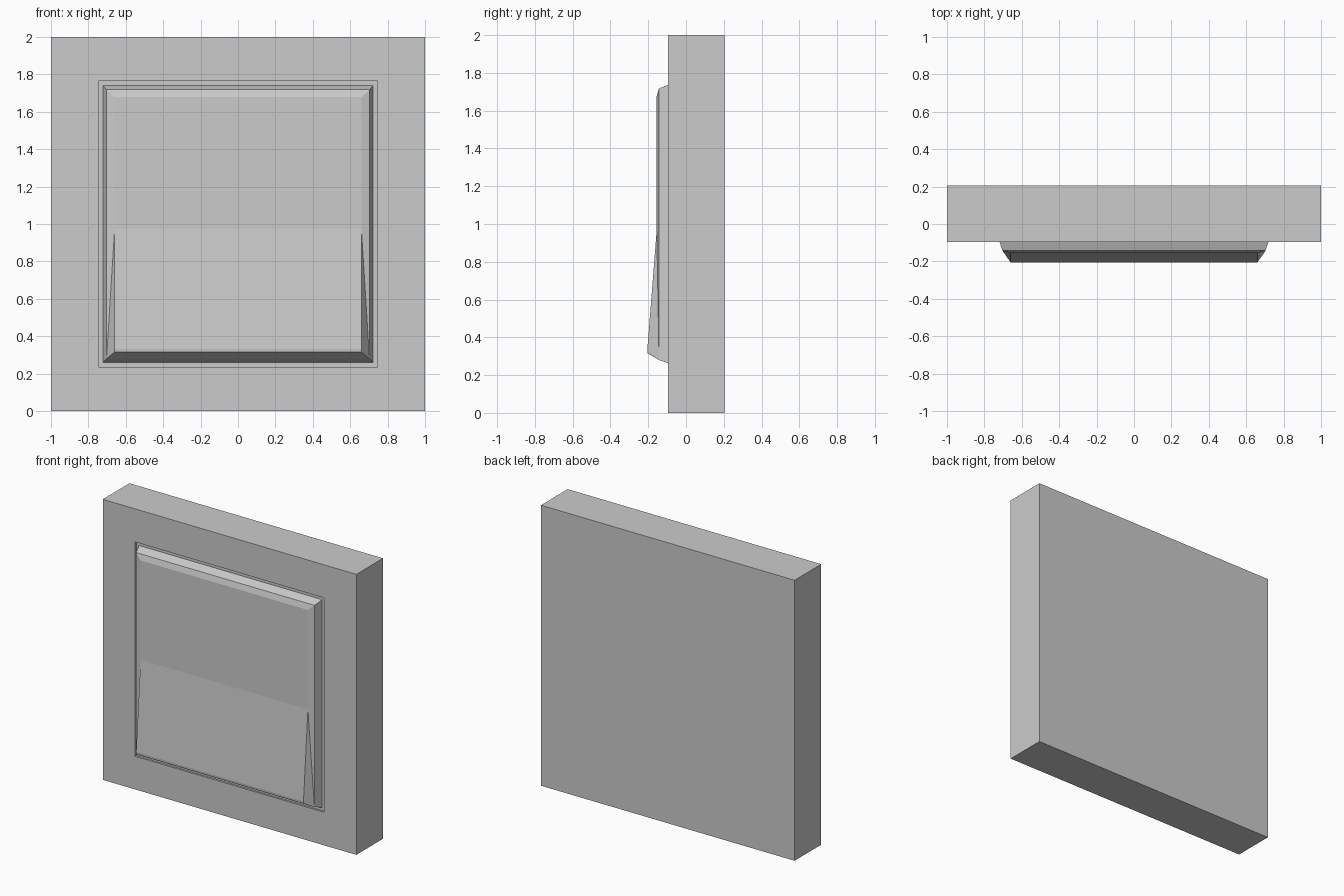
import bpy, bmesh

if "Cube" in bpy.data.objects:
    bpy.data.objects.remove(bpy.data.objects["Cube"])


def build(name, rings, cap_start=True):
    """Loft rings of equal point count and cap the ends."""
    bm = bmesh.new()
    loops = [[bm.verts.new(p) for p in ring] for ring in rings]
    for a, b in zip(loops, loops[1:]):
        n = len(a)
        for i in range(n):
            bm.faces.new((a[i], a[(i + 1) % n], b[(i + 1) % n], b[i]))
    if cap_start:
        bm.faces.new(loops[0])
    return bm, loops


def finish(bm, name):
    bmesh.ops.recalc_face_normals(bm, faces=bm.faces)
    mesh = bpy.data.meshes.new(name)
    bm.to_mesh(mesh)
    bm.free()
    obj = bpy.data.objects.new(name, mesh)
    bpy.context.collection.objects.link(obj)


def rect(hx, z0, z1, y):
    return [(-hx, y, z0), (hx, y, z0), (hx, y, z1), (-hx, y, z1)]


# wall plate with a shallow pocket in its front
bm, loops = build("wall_plate", [
    rect(1, 0, 2, 0.205),
    rect(1, 0, 2, -0.095),
    rect(0.745, 0.236, 1.764, -0.095),
    rect(0.745, 0.236, 1.764, -0.082),
])
bm.faces.new(loops[-1])
finish(bm, "wall_plate")

# rocker: tapered sides, then a chamfer up to the bent front
bm, loops = build("rocker", [
    rect(0.722, 0.26, 1.74, -0.07),
    rect(0.722, 0.26, 1.74, -0.085),
    rect(0.703, 0.28, 1.718, -0.143),
])
bl, br, tr, tl = loops[-1]
# front face rows from bottom to top, the lower half tilted outwards
rows = []
for z, y in ((0.315, -0.203), (0.332, -0.205), (0.97, -0.155), (1.678, -0.155)):
    rows.append([bm.verts.new((s * 0.66, y, z)) for s in (-1, 1)])
for a, b in zip(rows, rows[1:]):
    bm.faces.new((a[0], a[1], b[1], b[0]))
# bottom and top chamfers
bm.faces.new((bl, br, rows[0][1], rows[0][0]))
bm.faces.new((tl, tr, rows[3][1], rows[3][0]))
# side chamfers and the triangular cheeks beside the tilted half
for k, low, high in ((0, bl, tl), (1, br, tr)):
    bm.faces.new((low, rows[0][k], rows[1][k]))
    bm.faces.new((low, rows[1][k], rows[2][k]))
    bm.faces.new((low, rows[2][k], high))
    bm.faces.new((high, rows[2][k], rows[3][k]))
finish(bm, "rocker")
